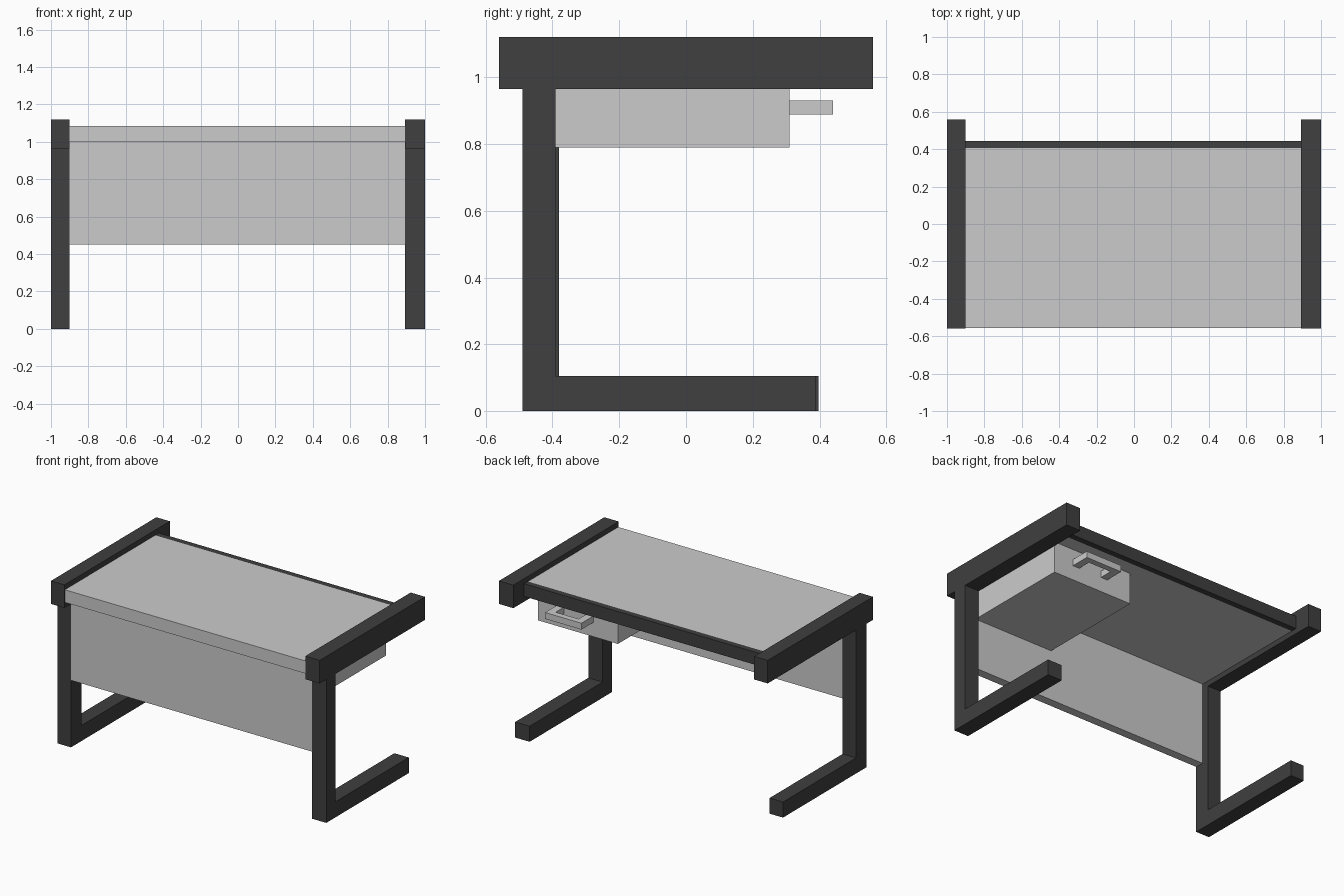
import bpy
import bmesh

if "Cube" in bpy.data.objects:
    bpy.data.objects.remove(bpy.data.objects["Cube"])

dark = bpy.data.materials.new("dark_frame")
dark.diffuse_color = (0.05, 0.05, 0.05, 1)
dark.use_nodes = True
dark.node_tree.nodes["Principled BSDF"].inputs["Base Color"].default_value = dark.diffuse_color


def finish(name, bm, mat=None):
    bmesh.ops.recalc_face_normals(bm, faces=bm.faces[:])
    me = bpy.data.meshes.new(name)
    bm.to_mesh(me)
    bm.free()
    ob = bpy.data.objects.new(name, me)
    bpy.context.collection.objects.link(ob)
    if mat:
        me.materials.append(mat)
    return ob


def box(name, x, y, z, mat=None):
    bm = bmesh.new()
    bmesh.ops.create_cube(bm, size=1)
    for v in bm.verts:
        v.co = [r[0] if c < 0 else r[1] for c, r in zip(v.co, (x, y, z))]
    return finish(name, bm, mat)


def prism(name, points, offset, mat=None):
    """Extrude a flat outline along an offset."""
    bm = bmesh.new()
    face = bm.faces.new([bm.verts.new(p) for p in points])
    ext = bmesh.ops.extrude_face_region(bm, geom=[face], use_keep_orig=True)
    verts = [g for g in ext["geom"] if isinstance(g, bmesh.types.BMVert)]
    bmesh.ops.translate(bm, verts=verts, vec=offset)
    return finish(name, bm, mat)


# Side frames: top rail with an L-shaped leg and foot
for side, x0, x1, dy in (("left", -1.0, -0.9, 0.01), ("right", 0.893, 1.0, 0.0)):
    box(side + "_top_rail", (x0, x1), (-0.56, 0.56), (0.965, 1.12), dark)
    outline = [(-0.49, 0), (0.387 + dy, 0), (0.387 + dy, 0.105),
               (-0.39 + dy, 0.105), (-0.39 + dy, 0.965), (-0.49, 0.965)]
    prism(side + "_leg", [(x0, y, z) for y, z in outline], (x1 - x0, 0, 0), dark)

# Desk top and its dark rear edge strip
box("desk_top", (-0.9, 0.893), (-0.555, 0.405), (1.0, 1.085))
box("edge_strip", (-0.9, 0.893), (0.405, 0.445), (1.0, 1.085), dark)

# Modesty panel
box("front_panel", (-0.9, 0.893), (-0.488, -0.43), (0.45, 1.0))

# Drawer and its U-shaped pull
box("drawer", (0.29, 0.885), (-0.43, 0.31), (0.79, 1.0))
pull = [(0.47, 0.31), (0.47, 0.44), (0.74, 0.44), (0.74, 0.31),
        (0.69, 0.31), (0.69, 0.40), (0.52, 0.40), (0.52, 0.31)]
prism("drawer_pull", [(x, y, 0.888) for x, y in pull], (0, 0, 0.043))
